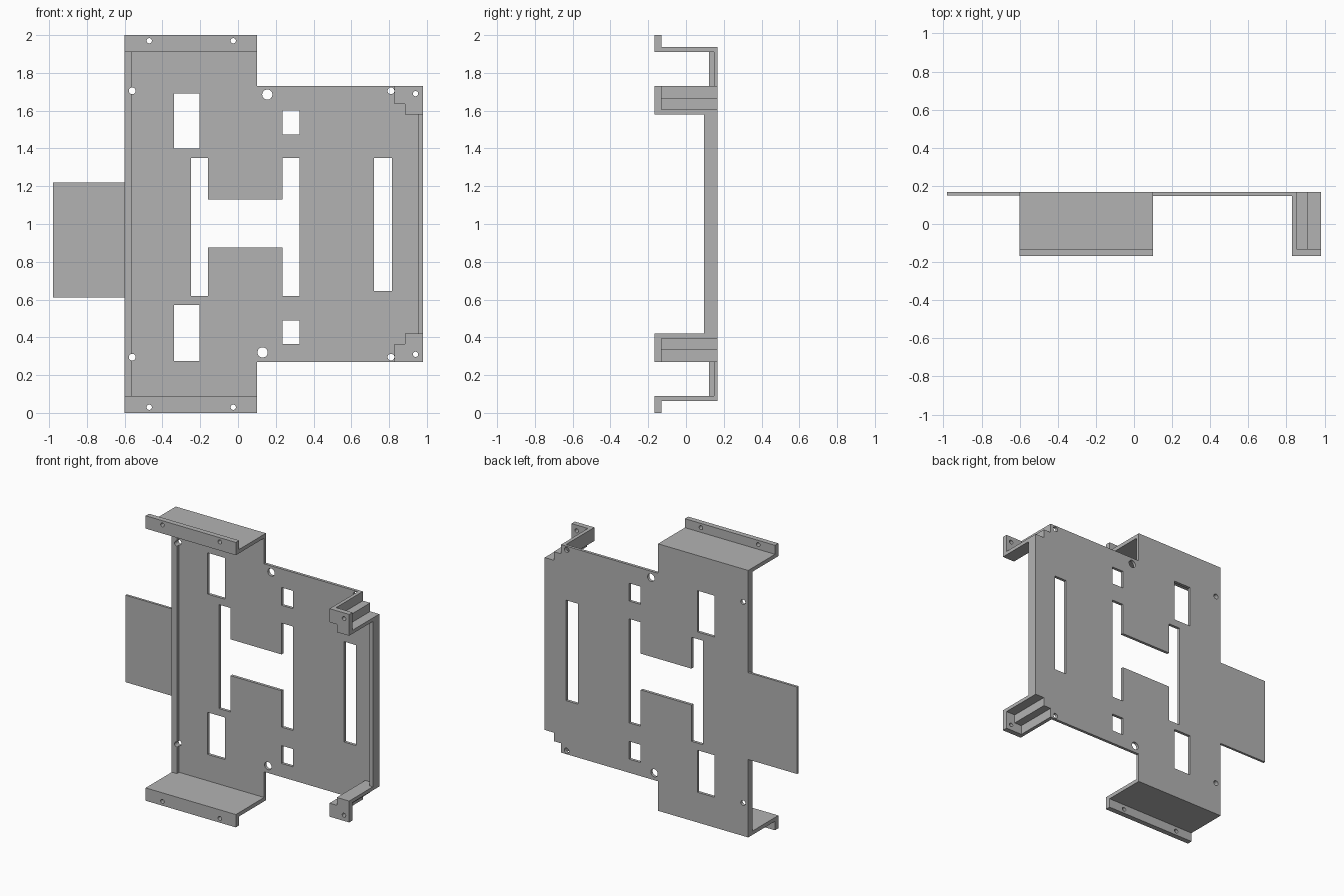
import bpy
import bmesh
from math import cos, sin, tau

cube = bpy.data.objects.get("Cube")
if cube:
    bpy.data.objects.remove(cube, do_unlink=True)

steel = bpy.data.materials.new("grey_steel")
steel.use_nodes = True
grey = (0.45, 0.45, 0.45, 1)
steel.diffuse_color = grey
steel.node_tree.nodes["Principled BSDF"].inputs["Base Color"].default_value = grey

FRONT, BACK = -0.167, 0.167
LIP = -0.13        # rear face of the mounting lips
SHEET = 0.147      # front face of the main sheet
TOP, EDGE = 1.937, 0.98


def add_prism(bm, pts, lo, hi, axis="y"):
    """Extrude an (x, z) outline along y, or a (y, z) outline along x."""
    def at(p, d):
        return (p[0], d, p[1]) if axis == "y" else (d, p[0], p[1])
    a = [bm.verts.new(at(p, lo)) for p in pts]
    b = [bm.verts.new(at(p, hi)) for p in pts]
    bm.faces.new(a)
    bm.faces.new(b[::-1])
    n = len(pts)
    for i in range(n):
        j = (i + 1) % n
        bm.faces.new((a[j], a[i], b[i], b[j]))


def finish(name, bm):
    bmesh.ops.recalc_face_normals(bm, faces=bm.faces)
    mesh = bpy.data.meshes.new(name)
    bm.to_mesh(mesh)
    bm.free()
    mesh.materials.append(steel)
    obj = bpy.data.objects.new(name, mesh)
    bpy.context.collection.objects.link(obj)
    return obj


def prism(name, pts, lo, hi, axis="y"):
    bm = bmesh.new()
    add_prism(bm, pts, lo, hi, axis)
    return finish(name, bm)


def rect(x0, x1, z0, z1):
    return [(x0, z0), (x1, z0), (x1, z1), (x0, z1)]


def circle(x, z, r, n=24):
    return [(x + r * cos(tau * i / n), z + r * sin(tau * i / n)) for i in range(n)]


def flip(pts):
    """Mirror an outline between the upper and lower half."""
    return [(p, 2 - z) for p, z in pts]


# Main sheet with stepped right corners
step = [(0.828, 1.73), (0.828, 1.635), (0.885, 1.635), (0.885, 1.58), (EDGE, 1.58)]
upper = [(-0.6, TOP), (0.1, TOP), (0.1, 1.73)] + step
sheet = prism("main_sheet", upper + flip(upper)[::-1], SHEET, BACK)
prism("side_tab", rect(-EDGE, -0.6, 0.61, 1.22), SHEET + 0.003, BACK)

# Stiffening ribs along both sides
left_rib = prism("right_side_rib", rect(-0.6, -0.56, 0.09, 1.91), 0.122, SHEET)
prism("left_side_rib", rect(0.955, EDGE, 0.42, 1.58), 0.096, SHEET)

# Flanges with lips, and stepped corner brackets with feet
flange = [(SHEET, 1.91), (FRONT, 1.91), (FRONT, 2), (LIP, 2), (LIP, TOP), (SHEET, TOP)]
wall = step + [(EDGE, 1.605), (0.91, 1.605), (0.91, 1.665), (0.853, 1.665), (0.853, 1.73)]
foot = step + [(EDGE, 1.73)]
drilled = [sheet, left_rib]
for side, place in (("top", list), ("bottom", flip)):
    drilled.append(prism(side + "_flange", place(flange), -0.6, 0.1, "x"))
    prism(side + "_corner_wall", place(wall), LIP, BACK)
    drilled.append(prism(side + "_corner_foot", place(foot), FRONT, LIP))

# Cutters for the windows and screw holes
rear = [
    rect(-0.34, -0.205, 1.4, 1.69), rect(-0.34, -0.205, 0.275, 0.57),
    rect(0.235, 0.325, 1.475, 1.6), rect(0.235, 0.325, 0.365, 0.49),
    rect(0.72, 0.815, 0.645, 1.35),
    circle(0.155, 1.685, 0.027), circle(0.13, 0.32, 0.027),
    # Large H-shaped window
    [(-0.25, 0.62), (-0.16, 0.62), (-0.16, 0.875), (0.235, 0.875),
     (0.235, 0.62), (0.325, 0.62), (0.325, 1.35), (0.235, 1.35),
     (0.235, 1.13), (-0.16, 1.13), (-0.16, 1.35), (-0.25, 1.35)],
]
lips = []
for place in (list, flip):
    rear += [place(circle(x, 1.705, 0.018)) for x in (-0.56, 0.81)]
    lips += [place(circle(x, z, 0.014)) for x, z in ((-0.47, 1.97), (-0.025, 1.97), (0.94, 1.69))]
bm = bmesh.new()
for outline in rear:
    add_prism(bm, outline, 0.1, 0.2)
for outline in lips:
    add_prism(bm, outline, -0.2, -0.1)
cutter = finish("hole_cutter", bm)
cutter.hide_render = True

# Cut the openings, then drop the cutter
for obj in drilled:
    mod = obj.modifiers.new("holes", "BOOLEAN")
    mod.operation = "DIFFERENCE"
    mod.solver = "EXACT"
    mod.object = cutter
deps = bpy.context.evaluated_depsgraph_get()
cut = [bpy.data.meshes.new_from_object(o.evaluated_get(deps)) for o in drilled]
for obj, mesh in zip(drilled, cut):
    obj.modifiers.clear()
    obj.data = mesh
bpy.data.objects.remove(cutter, do_unlink=True)
